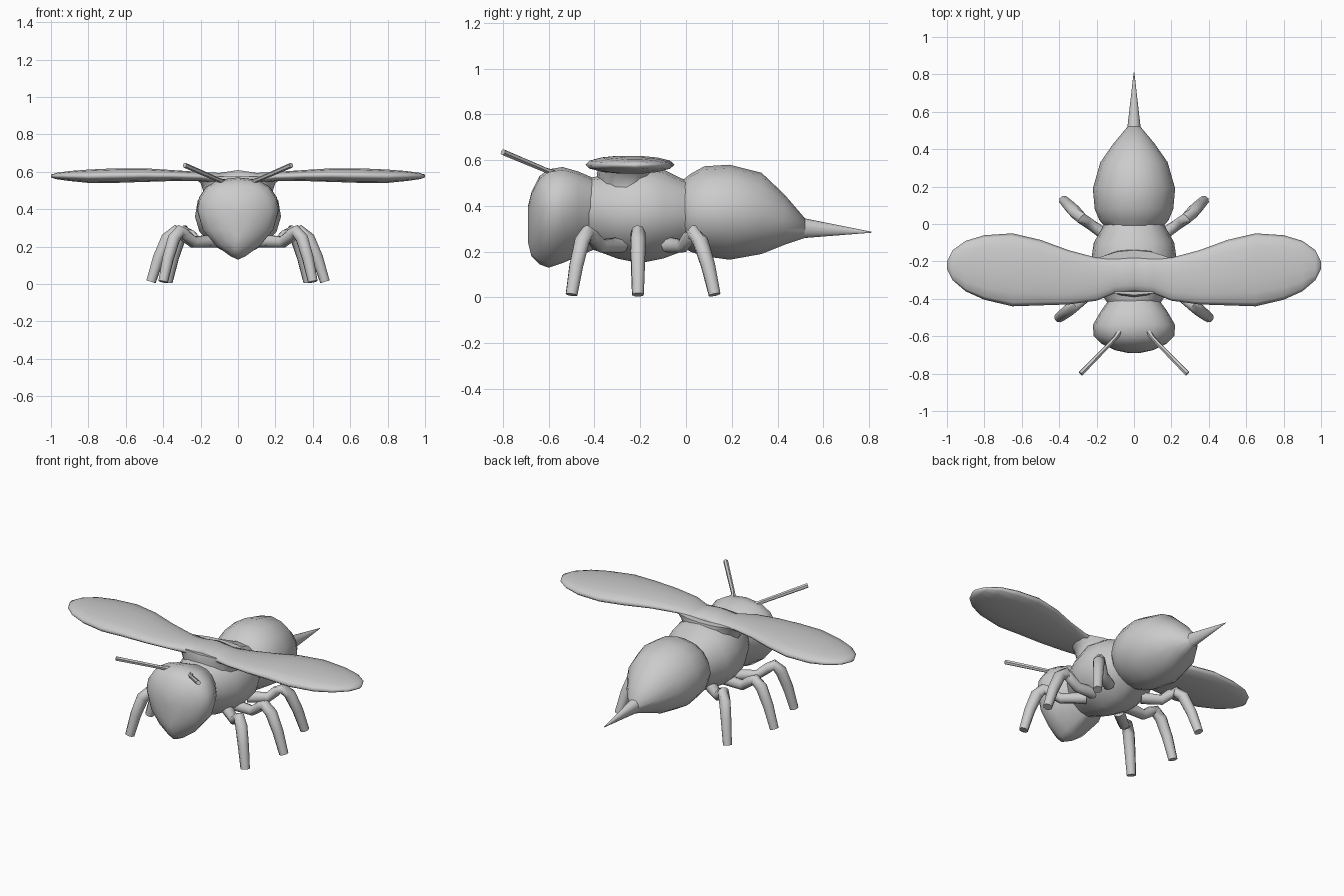
import bpy
import bmesh
from math import cos, sin, pi, radians
from mathutils import Vector

cube = bpy.data.objects.get("Cube")
if cube:
    bpy.data.objects.remove(cube, do_unlink=True)

grey = bpy.data.materials.new("plain grey")
grey.use_nodes = True
grey.diffuse_color = (0.6, 0.6, 0.6, 1)
grey.node_tree.nodes["Principled BSDF"].inputs["Base Color"].default_value = (0.6, 0.6, 0.6, 1)


def skin(name, rings, mirror=False, sharp=50):
    """Bridge equal rings of points into a closed, smooth-shaded part."""
    bm = bmesh.new()
    loops = [[bm.verts.new(p) for p in ring] for ring in rings]
    for a, b in zip(loops, loops[1:]):
        for i in range(len(a)):
            j = (i + 1) % len(a)
            bm.faces.new((a[i], a[j], b[j], b[i]))
    bm.faces.new(loops[0][::-1])
    bm.faces.new(loops[-1])
    bmesh.ops.recalc_face_normals(bm, faces=bm.faces)
    mesh = bpy.data.meshes.new(name)
    bm.to_mesh(mesh)
    bm.free()
    mesh.materials.append(grey)
    ob = bpy.data.objects.new(name, mesh)
    bpy.context.collection.objects.link(ob)
    if mirror:
        ob.modifiers.new("Mirror", "MIRROR")
    bpy.ops.object.select_all(action="DESELECT")
    ob.select_set(True)
    bpy.context.view_layer.objects.active = ob
    bpy.ops.object.shade_smooth_by_angle(angle=radians(sharp))
    return ob


def body_ring(y, width, bottom, middle, top, keel=1.0, crown=1.0, sides=16):
    """Cross-section with its own widest height; keel sharpens the underside."""
    ring = []
    for i in range(sides):
        a = 2 * pi * i / sides
        c, s = cos(a), sin(a)
        power = crown if s > 0 else keel
        x = width * abs(c) ** power * (1 if c > 0 else -1)
        ring.append((x, y, middle + s * ((top - middle) if s > 0 else (middle - bottom))))
    return ring


def body(name, stations, keel=1.0, crown=1.0):
    return skin(name, [body_ring(*s, keel, crown) for s in stations])


def tube(name, points, radii, sides=8):
    """Limb along a path, mirrored to the other side."""
    pts = [Vector(p) for p in points]
    rings = []
    for i, p in enumerate(pts):
        d = (pts[min(i + 1, len(pts) - 1)] - pts[max(i - 1, 0)]).normalized()
        u = d.cross(Vector((0.3, 1, 0))).normalized()
        v = d.cross(u)
        rings.append([p + radii[i] * (u * cos(2 * pi * k / sides) + v * sin(2 * pi * k / sides))
                      for k in range(sides)])
    return skin(name, rings, mirror=True)


# Head: shield-shaped with a pointed chin; stations are y, width, bottom, middle, top
body("head", [
    (-0.69, 0.03, 0.24, 0.32, 0.40),
    (-0.675, 0.10, 0.18, 0.36, 0.46),
    (-0.64, 0.175, 0.145, 0.38, 0.53),
    (-0.60, 0.215, 0.13, 0.39, 0.56),
    (-0.54, 0.22, 0.15, 0.40, 0.57),
    (-0.47, 0.18, 0.18, 0.40, 0.55),
    (-0.40, 0.13, 0.21, 0.39, 0.52)], keel=1.7, crown=0.75)

# Thorax
body("thorax", [
    (-0.44, 0.13, 0.22, 0.38, 0.52),
    (-0.38, 0.17, 0.20, 0.37, 0.53),
    (-0.30, 0.21, 0.17, 0.36, 0.56),
    (-0.20, 0.23, 0.15, 0.36, 0.58),
    (-0.10, 0.215, 0.17, 0.36, 0.56),
    (-0.02, 0.17, 0.20, 0.36, 0.52),
    (0.05, 0.14, 0.22, 0.36, 0.50)], keel=1.4, crown=0.8)

# Abdomen
body("abdomen", [
    (-0.03, 0.14, 0.23, 0.37, 0.50),
    (0.02, 0.185, 0.20, 0.37, 0.54),
    (0.08, 0.21, 0.18, 0.37, 0.573),
    (0.19, 0.22, 0.165, 0.37, 0.58),
    (0.33, 0.18, 0.19, 0.36, 0.545),
    (0.43, 0.11, 0.23, 0.34, 0.45),
    (0.52, 0.035, 0.26, 0.31, 0.345)], keel=1.2)

# Stinger
body("stinger", [
    (0.47, 0.045, 0.25, 0.31, 0.37),
    (0.52, 0.035, 0.26, 0.31, 0.345),
    (0.81, 0.002, 0.283, 0.285, 0.287)])

# Wings: x, front edge, back edge, bottom, top
wing = [
    (0.00, -0.36, -0.18, 0.54, 0.61),
    (0.10, -0.37, -0.18, 0.53, 0.595),
    (0.20, -0.41, -0.18, 0.55, 0.60),
    (0.35, -0.43, -0.14, 0.55, 0.61),
    (0.50, -0.435, -0.085, 0.545, 0.62),
    (0.65, -0.44, -0.05, 0.54, 0.62),
    (0.80, -0.405, -0.06, 0.54, 0.613),
    (0.90, -0.36, -0.09, 0.55, 0.605),
    (0.97, -0.30, -0.14, 0.56, 0.595),
    (1.00, -0.24, -0.20, 0.57, 0.585)]
rings = []
for x, y0, y1, z0, z1 in wing:
    rings.append([(x, (y0 + y1) / 2 + (y1 - y0) / 2 * cos(2 * pi * k / 14),
                   (z0 + z1) / 2 + (z1 - z0) / 2 * sin(2 * pi * k / 14)) for k in range(14)])
skin("wings", rings, mirror=True, sharp=100)

# Wing roots flaring out of the thorax
rings = []
for z, reach, depth in ((0.40, 0.19, 0.12), (0.48, 0.18, 0.12), (0.54, 0.20, 0.13), (0.575, 0.25, 0.12)):
    rings.append([(reach * cos(2 * pi * k / 16), -0.26 + depth * sin(2 * pi * k / 16), z)
                  for k in range(16)])
skin("wing_roots", rings)

# Legs: hip, knee and foot positions, each arched over the knee
for name, hip, knee, foot in (
        ("front_legs", (0.12, -0.28), (0.31, -0.43), (0.40, -0.50)),
        ("middle_legs", (0.12, -0.21), (0.33, -0.21), (0.465, -0.21)),
        ("rear_legs", (0.12, -0.08), (0.28, 0.03), (0.375, 0.125))):
    h, k, f = Vector(hip), Vector(knee), Vector(foot)
    path = [(*h, 0.23), (*h.lerp(k, 0.6), 0.225), (*h.lerp(k, 0.85), 0.265), (*k, 0.285),
            (*k.lerp(f, 0.35), 0.245), (*k.lerp(f, 0.7), 0.14), (*f, 0.012)]
    tube(name, path, (0.035, 0.03, 0.03, 0.032, 0.035, 0.032, 0.027))

# Antennae
tube("antennae", [(0.06, -0.55, 0.53), (0.10, -0.61, 0.555), (0.285, -0.80, 0.635)],
     (0.022, 0.012, 0.014), sides=6)
